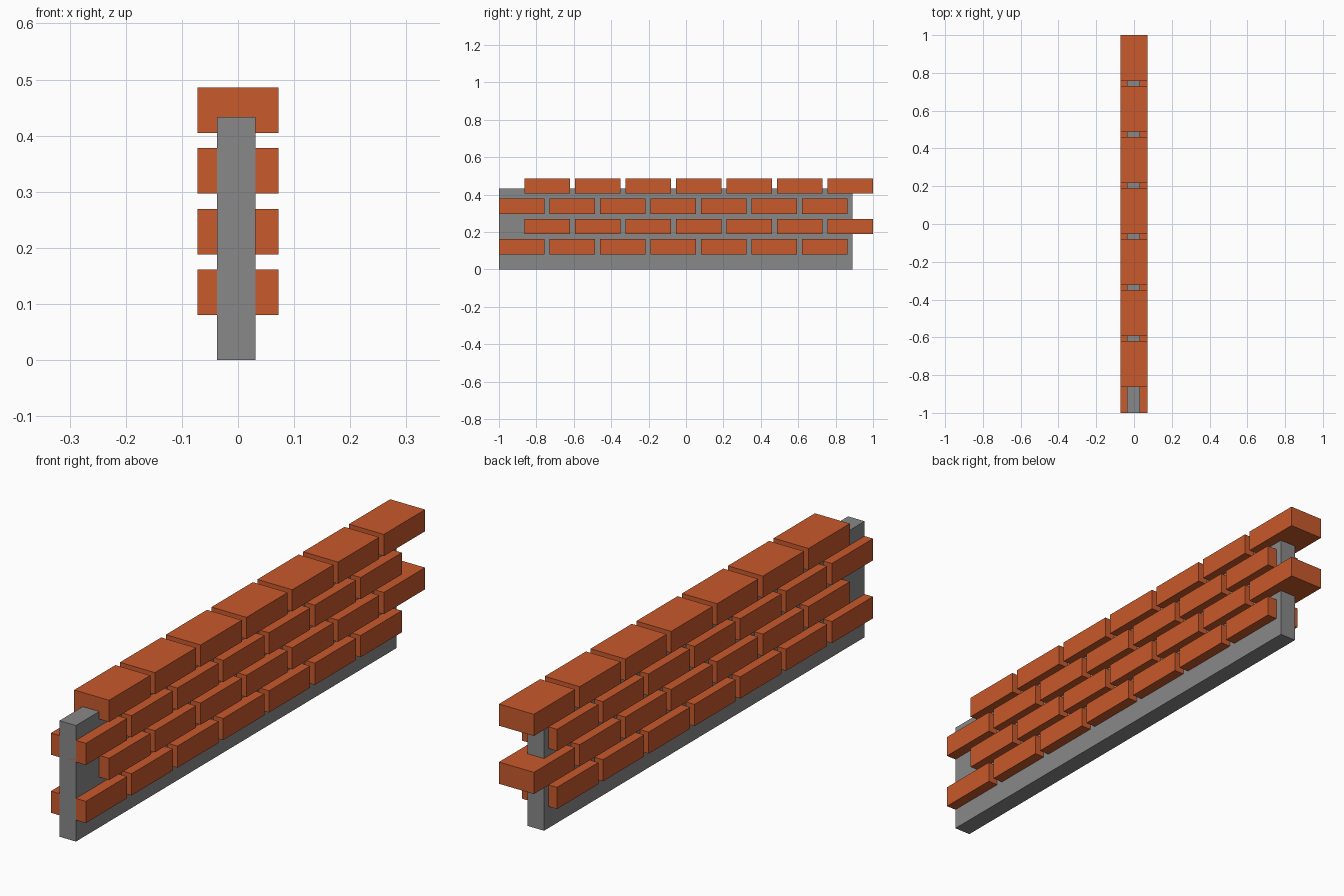
import bpy

if "Cube" in bpy.data.objects:
    bpy.data.objects.remove(bpy.data.objects["Cube"])

brick_mat = bpy.data.materials.new("brick_orange")
brick_mat.diffuse_color = (0.58, 0.10, 0.025, 1)
brick_mat.use_nodes = True
brick_mat.node_tree.nodes["Principled BSDF"].inputs["Base Color"].default_value = brick_mat.diffuse_color
core_mat = bpy.data.materials.new("mortar_grey")
core_mat.diffuse_color = (0.25, 0.25, 0.25, 1)
core_mat.use_nodes = True
core_mat.node_tree.nodes["Principled BSDF"].inputs["Base Color"].default_value = core_mat.diffuse_color


def box(name, lo, hi, mat):
    bpy.ops.mesh.primitive_cube_add(size=1)
    ob = bpy.context.object
    ob.name = name
    for v in ob.data.vertices:
        v.co = [l if c < 0 else h for c, l, h in zip(v.co, lo, hi)]
    ob.data.materials.append(mat)
    return ob


# Mortar slab running through the wall
box("mortar_core", (-0.037, -1.0, 0), (0.031, 0.89, 0.433), core_mat)

# Four courses of bricks in running bond
LENGTH, PITCH, HEIGHT, HALF_DEPTH = 0.243, 0.27, 0.081, 0.072
for row in range(4):
    z = 0.08 + row * 0.1083
    start = -1.0 if row % 2 == 0 else 1.0 - LENGTH - 6 * PITCH
    for i in range(7):
        y = start + i * PITCH
        box(f"brick_{row + 1}_{i + 1}", (-HALF_DEPTH, y, z),
            (HALF_DEPTH, y + LENGTH, z + HEIGHT), brick_mat)
